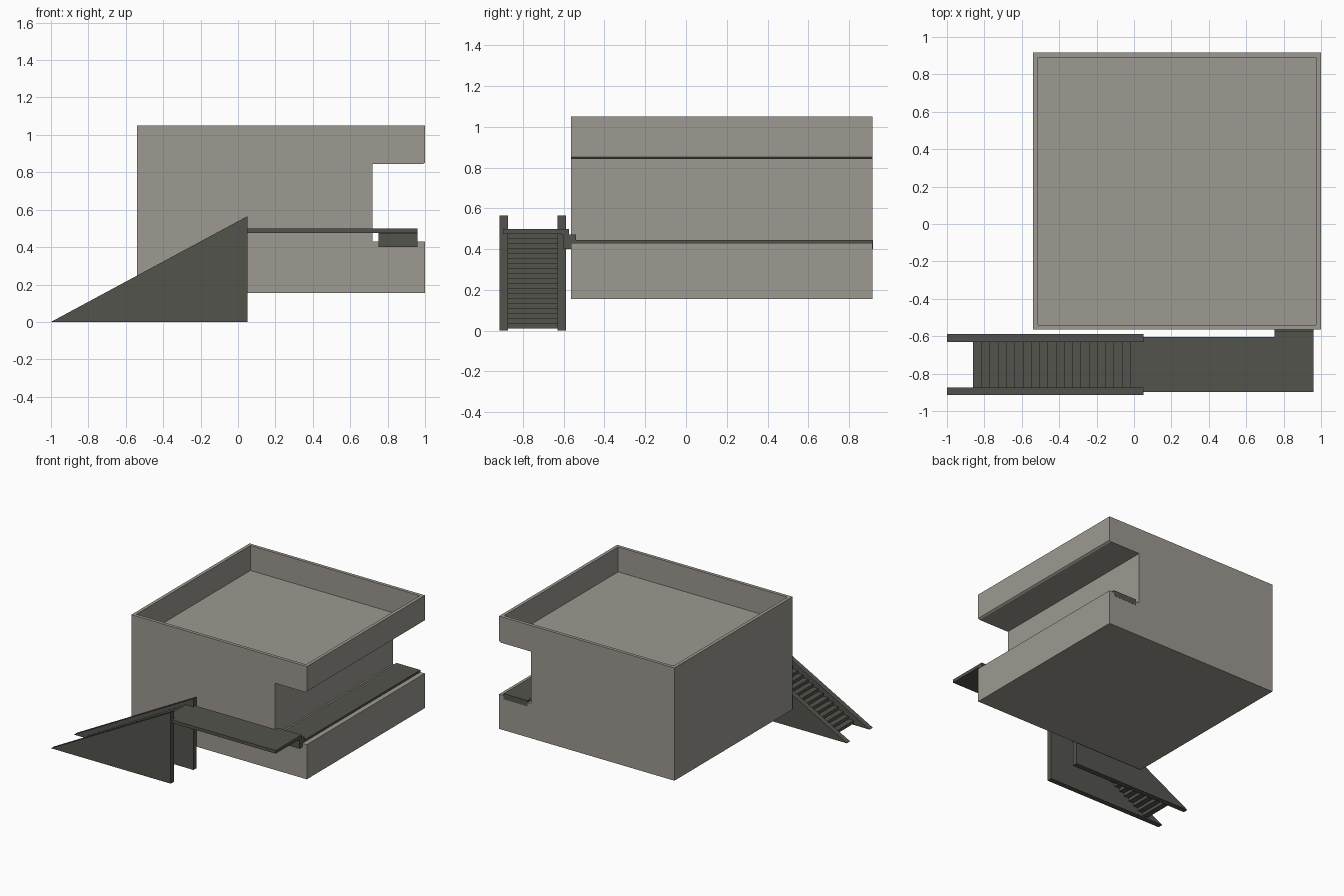
import bpy
import bmesh

cube = bpy.data.objects.get("Cube")
if cube:
    bpy.data.objects.remove(cube, do_unlink=True)


def material(name, rgb):
    m = bpy.data.materials.new(name)
    m.use_nodes = True
    m.diffuse_color = (*rgb, 1)
    bsdf = next(n for n in m.node_tree.nodes if n.type == 'BSDF_PRINCIPLED')
    bsdf.inputs["Base Color"].default_value = (*rgb, 1)
    bsdf.inputs["Roughness"].default_value = 0.8
    return m


CONCRETE = material("warm grey concrete", (0.34, 0.32, 0.285))
METAL = material("dark grey metal", (0.087, 0.087, 0.075))


def prism(name, profile, y0, y1, mat):
    """Extrude an x-z profile from y0 to y1."""
    bm = bmesh.new()
    face = bm.faces.new([bm.verts.new((x, y0, z)) for x, z in profile])
    new = bmesh.ops.extrude_face_region(bm, geom=[face])["geom"]
    verts = [v for v in new if isinstance(v, bmesh.types.BMVert)]
    bmesh.ops.translate(bm, verts=verts, vec=(0, y1 - y0, 0))
    bmesh.ops.recalc_face_normals(bm, faces=bm.faces)
    mesh = bpy.data.meshes.new(name)
    bm.to_mesh(mesh)
    bm.free()
    mesh.materials.append(mat)
    obj = bpy.data.objects.new(name, mesh)
    bpy.context.collection.objects.link(obj)
    return obj


def box(name, x0, x1, y0, y1, z0, z1, mat=METAL):
    return prism(name, [(x0, z0), (x1, z0), (x1, z1), (x0, z1)], y0, y1, mat)


# Building block with a full-length side notch and a sunken roof
BACK, FRONT = 0.916, -0.565
body = prism("building_body",
             [(-0.54, 0.155), (1, 0.155), (1, 0.43), (0.72, 0.43),
              (0.72, 0.843), (0.987, 0.843), (1, 0.852), (1, 1.05), (-0.54, 1.05)],
             FRONT, BACK, CONCRETE)
bm = bmesh.new()
bm.from_mesh(body.data)
roof = max(bm.faces, key=lambda f: f.calc_center_median().z)
bmesh.ops.inset_region(bm, faces=[roof], thickness=0.037)
sunk = bmesh.ops.extrude_face_region(bm, geom=[roof])["geom"]
bmesh.ops.translate(bm, verts=[v for v in sunk if isinstance(v, bmesh.types.BMVert)],
                    vec=(0, 0, -0.198))
if roof.is_valid:
    bmesh.ops.delete(bm, geom=[roof], context='FACES_ONLY')
bmesh.ops.recalc_face_normals(bm, faces=bm.faces)
bm.to_mesh(body.data)
bm.free()

# Walkway inside the notch, and the steps leading down to it
box("notch_walkway", 0.75, 0.96, -0.6, BACK + 0.001, 0.40, 0.446)
box("lower_entry_step", 0.75, 0.96, -0.6, -0.54, 0.44, 0.472)
box("upper_entry_step", 0.75, 0.96, -0.61, -0.573, 0.47, 0.5)

# Raised landing
box("landing", -0.02, 0.96, -0.898, -0.603, 0.475, 0.5)

# Triangular stair side panels
for name, y in (("right_stair_panel", -0.915), ("left_stair_panel", -0.63)):
    prism(name, [(-1, 0), (0.05, 0), (0.05, 0.565)], y, y + 0.041, METAL)

# Stair treads
COUNT = 19
run, rise = 0.84 / COUNT, 0.465 / COUNT
for i in range(COUNT):
    x, z = -0.86 + i * run, 0.01 + i * rise
    box(f"stair_tread_{i + 1}", x, x + run, -0.876, -0.628, z, z + rise)
